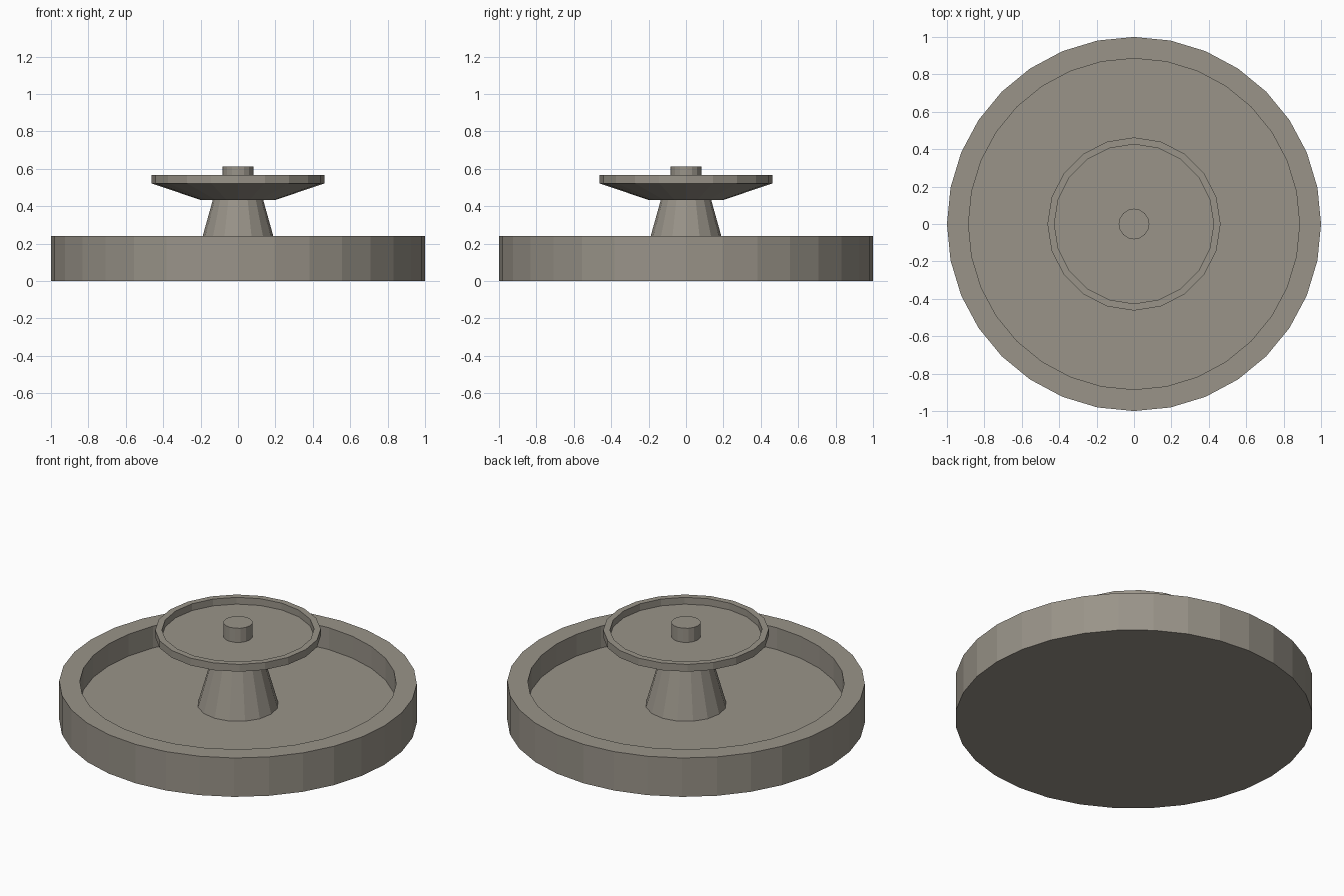
import bpy
import bmesh
from math import cos, sin, tau

cube = bpy.data.objects.get("Cube")
if cube:
    bpy.data.objects.remove(cube, do_unlink=True)

# Single weathered stone colour
stone = bpy.data.materials.new("warm_grey_stone")
stone.use_nodes = True
colour = (0.32, 0.295, 0.25, 1)
stone.diffuse_color = colour
stone.node_tree.nodes["Principled BSDF"].inputs["Base Color"].default_value = colour


def lathe(name, profile, sides):
    """Turn (radius, z) points, from the bottom outside to the top inside, and cap both ends."""
    bm = bmesh.new()
    rings = [[bm.verts.new((r * cos(tau * i / sides), r * sin(tau * i / sides), z))
              for i in range(sides)] for r, z in profile]
    for low, high in zip(rings, rings[1:]):
        for i in range(sides):
            j = (i + 1) % sides
            bm.faces.new((low[i], low[j], high[j], high[i]))
    bm.faces.new(reversed(rings[0]))
    bm.faces.new(rings[-1])
    mesh = bpy.data.meshes.new(name)
    bm.to_mesh(mesh)
    bm.free()
    mesh.materials.append(stone)
    obj = bpy.data.objects.new(name, mesh)
    bpy.context.collection.objects.link(obj)
    return obj


# Wide basin with a thick rim and sunken floor
lathe("basin", [(1, 0), (1, 0.24), (0.885, 0.24), (0.885, 0.105)], 32)

# Tapered column holding the upper bowl
lathe("pedestal", [(0.228, 0.1), (0.13, 0.45)], 16)

# Upper bowl with a flared underside and shallow floor
lathe("upper_bowl", [(0.2, 0.433), (0.463, 0.522), (0.463, 0.567),
                     (0.426, 0.567), (0.426, 0.525)], 20)

# Water spout in the middle of the bowl
lathe("spout", [(0.082, 0.5), (0.082, 0.612)], 16)
